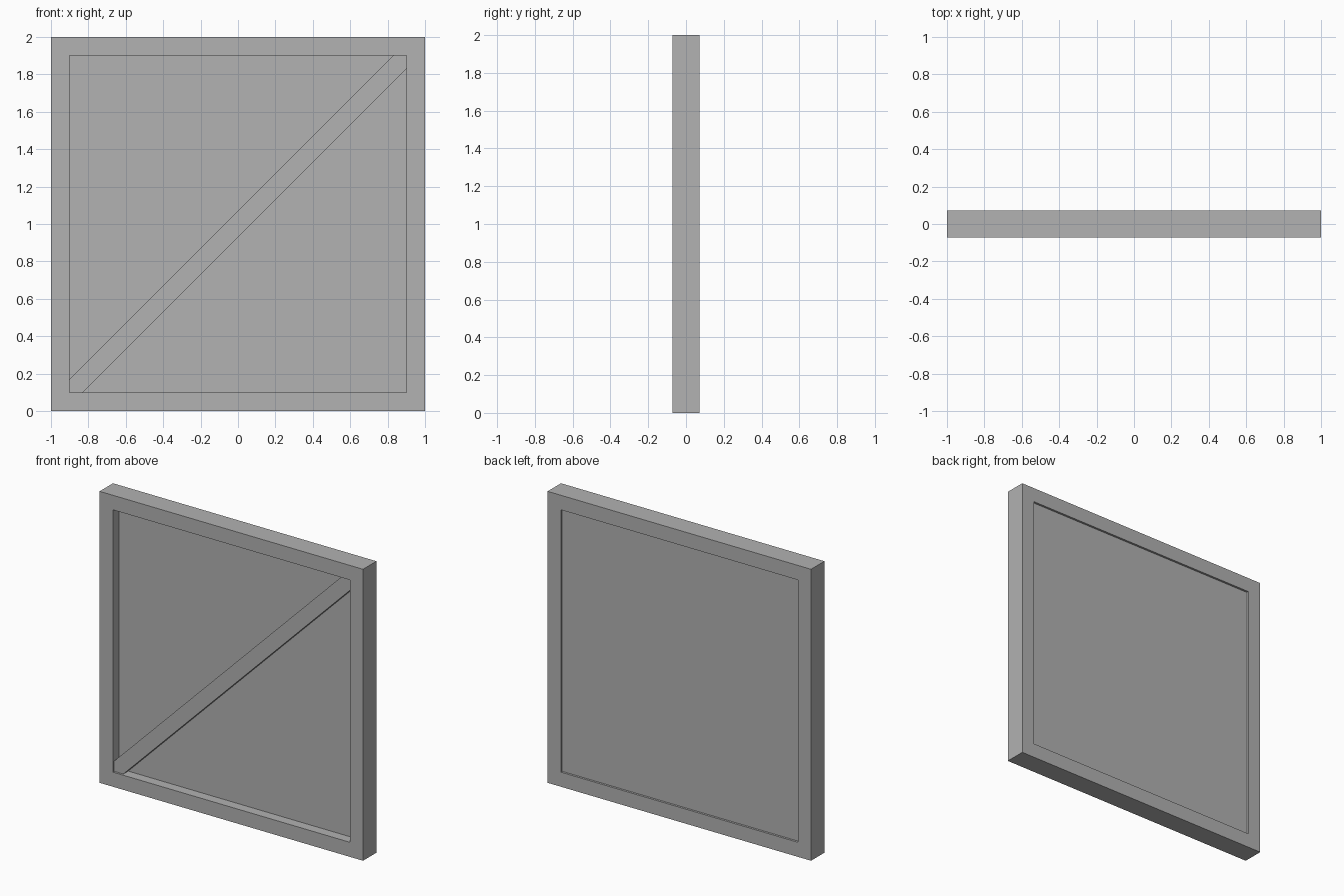
import bpy
import bmesh

default = bpy.data.objects.get("Cube")
if default:
    bpy.data.objects.remove(default, do_unlink=True)

# Single grey finish
grey = bpy.data.materials.new("plain grey")
grey.use_nodes = True
colour = (0.445, 0.445, 0.445, 1)
grey.diffuse_color = colour
grey.node_tree.nodes["Principled BSDF"].inputs["Base Color"].default_value = colour

OUTER, INNER = 1.0, 0.9    # half widths of the frame
DEPTH = 0.0725             # half depth of the frame
CENTRE = 1.0               # height of the middle
BRACE = 0.07               # diagonal brace offset along the frame


def prism(name, outline, front, back):
    """Extrude an x-z outline from front to back along y."""
    bm = bmesh.new()
    face = bm.faces.new([bm.verts.new((x, front, z + CENTRE)) for x, z in outline])
    moved = bmesh.ops.extrude_face_region(bm, geom=[face])["geom"]
    verts = [v for v in moved if isinstance(v, bmesh.types.BMVert)]
    bmesh.ops.translate(bm, verts=verts, vec=(0, back - front, 0))
    bmesh.ops.recalc_face_normals(bm, faces=bm.faces)
    return finish(name, bm)


def finish(name, bm):
    mesh = bpy.data.meshes.new(name)
    bm.to_mesh(mesh)
    bm.free()
    mesh.materials.append(grey)
    obj = bpy.data.objects.new(name, mesh)
    bpy.context.collection.objects.link(obj)
    return obj


# Square frame: front and back rings joined by outer and inner walls
bm = bmesh.new()
corners = [(-1, -1), (1, -1), (1, 1), (-1, 1)]
rings = [[bm.verts.new((x * r, y, z * r + CENTRE)) for x, z in corners]
         for r, y in ((OUTER, -DEPTH), (INNER, -DEPTH), (INNER, DEPTH), (OUTER, DEPTH))]
for k in range(4):
    a, b = rings[k], rings[(k + 1) % 4]
    for i in range(4):
        j = (i + 1) % 4
        bm.faces.new((a[i], a[j], b[j], b[i]))
bmesh.ops.recalc_face_normals(bm, faces=bm.faces)
finish("frame", bm)

# Panel set into the frame, nearer the back
prism("panel", [(x * INNER, z * INNER) for x, z in corners], -0.005, 0.058)

# Diagonal brace, mitred into two frame corners
half = [(-INNER, BRACE - INNER), (-INNER, -INNER), (BRACE - INNER, -INNER)]
prism("diagonal_brace", half + [(-x, -z) for x, z in half], -0.058, -0.005)
